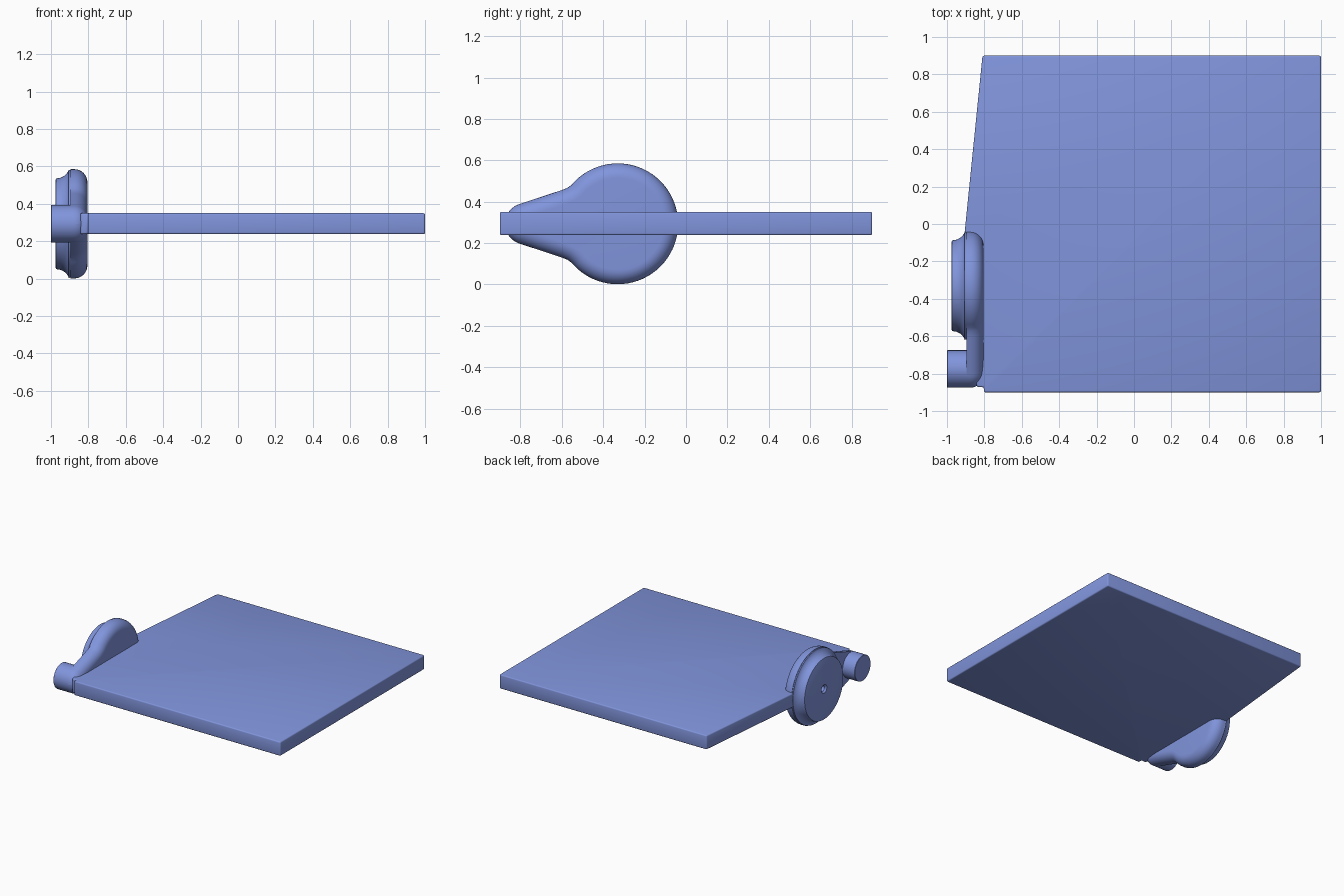
import bpy, bmesh
from math import sin, cos, pi, radians
from mathutils import Vector

if "Cube" in bpy.data.objects:
    bpy.data.objects.remove(bpy.data.objects["Cube"])

ZC = 0.293       # height of the hinge axis
HUB_Y = -0.33    # centre of the round hub
PIN_Y = -0.775   # centre of the pin

blue = bpy.data.materials.new("blue")
blue.diffuse_color = (0.22, 0.30, 0.72, 1)
blue.use_nodes = True
blue.node_tree.nodes["Principled BSDF"].inputs["Base Color"].default_value = blue.diffuse_color


def finish(name, bm, angle=35):
    bmesh.ops.remove_doubles(bm, verts=bm.verts, dist=1e-5)
    bmesh.ops.recalc_face_normals(bm, faces=bm.faces)
    mesh = bpy.data.meshes.new(name)
    bm.to_mesh(mesh)
    bm.free()
    mesh.materials.append(blue)
    ob = bpy.data.objects.new(name, mesh)
    bpy.context.collection.objects.link(ob)
    bpy.ops.object.select_all(action='DESELECT')
    ob.select_set(True)
    bpy.context.view_layer.objects.active = ob
    bpy.ops.object.shade_smooth_by_angle(angle=radians(angle))
    return ob


def loft(bm, rings):
    """Skin matching point rings and cap both ends."""
    loops = [[bm.verts.new(p) for p in ring] for ring in rings]
    n = len(loops[0])
    for a, b in zip(loops, loops[1:]):
        for i in range(n):
            j = (i + 1) % n
            bm.faces.new((a[i], a[j], b[j], b[i]))
    bm.faces.new(loops[0])
    bm.faces.new(loops[-1])


def lathe_x(name, profile, y, n=64):
    """Turn an (x, radius) profile about an axis along x."""
    bm = bmesh.new()
    loft(bm, [[(x, y + r * cos(2 * pi * i / n), ZC + r * sin(2 * pi * i / n))
               for i in range(n)] for x, r in profile])
    return finish(name, bm)


# Flat plate with a slanted side, tucked into the arm near the front
outline = [(1, -0.9), (1, 0.9), (-0.81, 0.9), (-0.905, -0.04), (-0.87, -0.1),
           (-0.85, -0.8), (-0.84, -0.872), (-0.803, -0.872), (-0.803, -0.9)]
bm = bmesh.new()
loft(bm, [[(x, y, z) for x, y in outline] for z in (0.238, 0.35)])
bmesh.ops.recalc_face_normals(bm, faces=bm.faces)
bmesh.ops.bevel(bm, geom=bm.edges[:], offset=0.009, segments=3, profile=0.5,
                affect='EDGES', clamp_overlap=True)
finish("plate", bm, 40)

# Teardrop arm: upper half outline from hub to tip, then mirrored
half = [(HUB_Y + 0.292 * cos(radians(a)), 0.292 * sin(radians(a)))
        for a in range(0, 136, 5)]
half += [(-0.553, 0.188), (-0.573, 0.174), (-0.60, 0.163)]
half += [(PIN_Y + 0.1 * cos(radians(a)), 0.1 * sin(radians(a)))
         for a in range(108, 181, 8)]
half.append((PIN_Y - 0.1, 0))
shape = [Vector(p) for p in half + [(y, -z) for y, z in half[-2:0:-1]]]


def inset(pts, d):
    out = []
    for i, p in enumerate(pts):
        t = (pts[(i + 1) % len(pts)] - pts[i - 1]).normalized()
        out.append(p + Vector((-t.y, t.x)) * d)
    return out


# The inner side of the arm is rounded over by insetting the outline in steps
R = 0.07
steps = [(-0.895, 0)] + [(-0.805 - R + R * sin(k * pi / 16), R * (1 - cos(k * pi / 16)))
                         for k in range(9)]
bm = bmesh.new()
loft(bm, [[(x, p.x, ZC + p.y) for p in inset(shape, d)] for x, d in steps])
finish("hinge_arm", bm, 40)

# Flared hub disc with a small countersunk centre hole
lathe_x("hub_disc", [(-0.85, 0.2), (-0.89, 0.287), (-0.905, 0.289), (-0.908, 0.280),
                     (-0.918, 0.266), (-0.932, 0.254), (-0.95, 0.246), (-0.968, 0.243),
                     (-0.973, 0.241), (-0.975, 0.236), (-0.975, 0.034),
                     (-0.962, 0.022), (-0.925, 0.022)], HUB_Y)

# Pin at the tip of the arm, its inner end buried in the arm
lathe_x("pin", [(-0.88, 0.1), (-0.998, 0.1), (-1.0, 0.098)], PIN_Y, 48)
